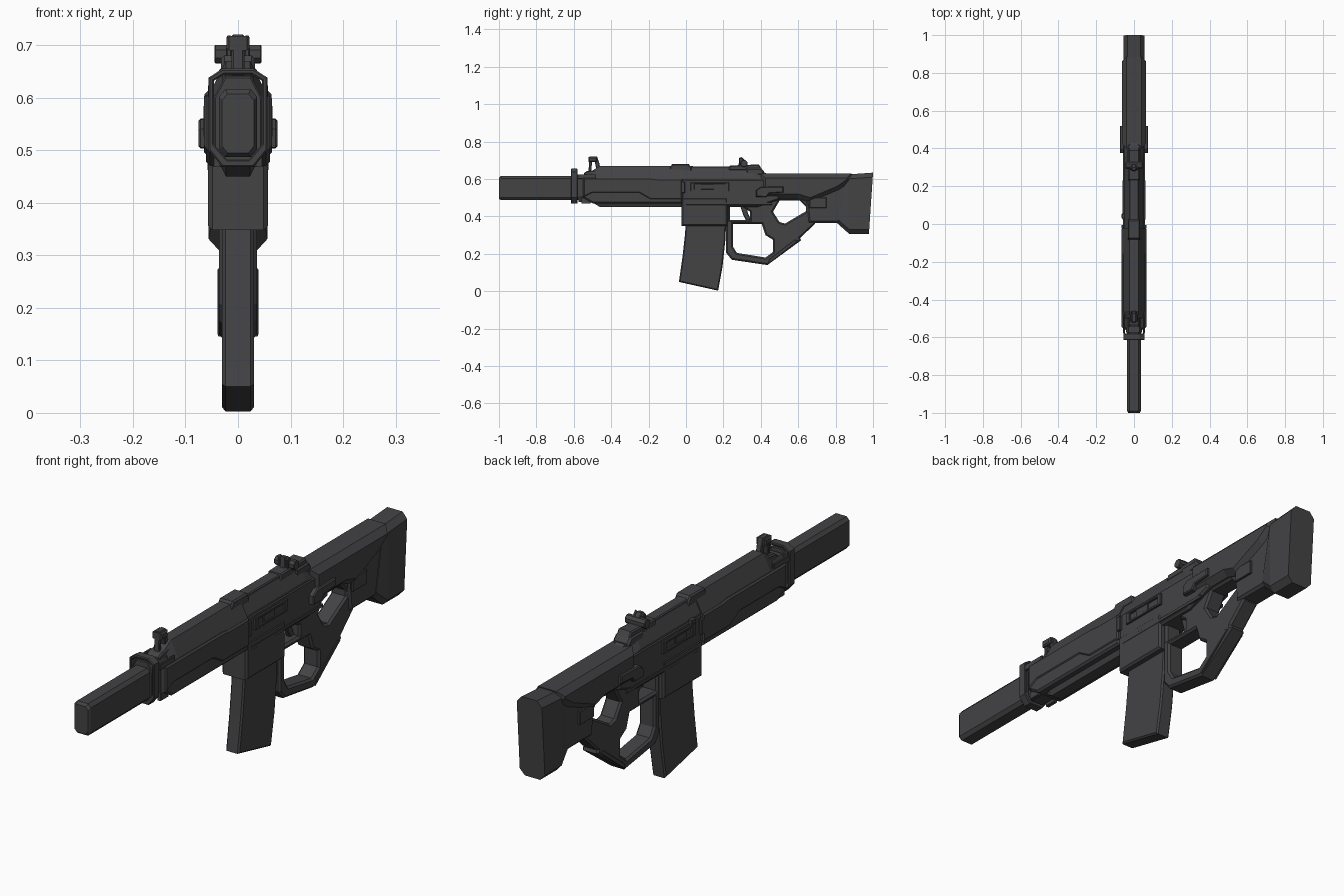
import bpy, bmesh, math
from mathutils import Matrix

gun_grey = bpy.data.materials.new("dark gunmetal grey")
gun_grey.diffuse_color = (0.056, 0.056, 0.06, 1)

AXES = {  # columns: where the profile's x, y and thickness directions go
    'x': Matrix(((0, 0, 1, 0), (1, 0, 0, 0), (0, 1, 0, 0), (0, 0, 0, 1))),
    'y': Matrix(((1, 0, 0, 0), (0, 0, -1, 0), (0, 1, 0, 0), (0, 0, 0, 1))),
}


def slab(name, loops, half, chamfer=0.006, at=0.0, axis='x'):
    """Flat profile (first loop outside, others holes), chamfered, thick along axis."""
    cu = bpy.data.curves.new(name, 'CURVE')
    cu.dimensions, cu.fill_mode = '2D', 'BOTH'
    for loop in loops:
        sp = cu.splines.new('POLY')
        sp.points.add(len(loop) - 1)
        for p, (a, b) in zip(sp.points, loop):
            p.co = (a, b, 0, 1)
        sp.use_cyclic_u = True
    cu.bevel_depth, cu.bevel_resolution = chamfer, 0
    cu.offset, cu.extrude = -chamfer, half - chamfer
    ob = bpy.data.objects.new(name, cu)
    bpy.context.collection.objects.link(ob)
    bpy.ops.object.select_all(action='DESELECT')
    ob.select_set(True)
    bpy.context.view_layer.objects.active = ob
    bpy.ops.object.convert(target='MESH')
    ob = bpy.context.view_layer.objects.active
    m = AXES[axis].copy()
    m.translation = (at, 0, 0) if axis == 'x' else (0, at, 0)
    ob.data.transform(m)
    ob.data.materials.clear()
    ob.data.materials.append(gun_grey)
    for f in ob.data.polygons:
        f.use_smooth = False
        f.material_index = 0
    return ob


def rect(y0, y1, z0, z1):
    return [(y0, z0), (y1, z0), (y1, z1), (y0, z1)]


def loft(name, sections):
    """Octagonal sections along y: (y low, y high, z low, z high, half width, chamfer x, chamfer z)."""
    bm = bmesh.new()
    rings = []
    for ya, yb, za, zb, w, cx, cz in sections:
        pts = [(w - cx, za), (w, za + cz), (w, zb - cz), (w - cx, zb),
               (cx - w, zb), (-w, zb - cz), (-w, za + cz), (cx - w, za)]
        rings.append([bm.verts.new((x, ya + (yb - ya) * (z - za) / (zb - za), z)) for x, z in pts])
    for r, s in zip(rings, rings[1:]):
        for i in range(8):
            j = (i + 1) % 8
            bm.faces.new((r[i], r[j], s[j], s[i]))
    bm.faces.new(rings[0])
    bm.faces.new(rings[-1])
    bmesh.ops.recalc_face_normals(bm, faces=bm.faces)
    me = bpy.data.meshes.new(name)
    bm.to_mesh(me)
    bm.free()
    me.materials.append(gun_grey)
    ob = bpy.data.objects.new(name, me)
    bpy.context.collection.objects.link(ob)
    return ob


# Barrel shroud, collar and neck
loft("barrel_shroud", [(-1, -1, .495, .607, .03, .01, .012), (-.99, -.99, .487, .616, .036, .012, .014),
                       (-.56, -.56, .487, .616, .036, .012, .014)])
loft("barrel_neck", [(-.575, -.575, .478, .625, .042, .014, .03), (-.45, -.45, .478, .625, .042, .014, .03)])
ring_out = [(.03, .468), (.056, .50), (.056, .638), (.03, .655)]
ring_in = [(.02, .482), (.046, .512), (.046, .632), (.026, .644)]
mirror = lambda h: h + [(-x, z) for x, z in reversed(h)]
slab("front_collar", [mirror(ring_out), mirror(ring_in)], .018, .003, -.597, 'y')
slab("collar_filler", [mirror([(.025, .475), (.046, .505), (.046, .6), (.025, .64)])], .016, .003, -.597, 'y')
for s in (-1, 1):
    slab("collar_lug", [rect(-.56, -.51, .468, .50)], .008, .002, s * .04)
    slab("collar_side_bar", [rect(-.58, -.48, .60, .625)], .005, .002, s * .052)

# Handguard
loft("handguard", [(-.50, -.50, .475, .645, .054, .032, .06), (-.46, -.46, .45, .67, .058, .035, .07),
                   (-.02, -.02, .45, .67, .058, .035, .07)])
slab("handguard_side_panel", [[(-.55, .50), (-.55, .605), (-.18, .605), (-.14, .60), (-.02, .60),
                               (-.02, .49), (-.19, .49), (-.25, .525), (-.5, .525)]], .065, .006)
slab("handguard_lower_panel", [[(-.50, .47), (-.55, .50), (-.55, .54), (-.02, .54), (-.02, .47)]], .061, .008)

# Receiver and magazine well
loft("upper_receiver", [(-.03, -.03, .45, .665, .05, .03, .06), (.36, .36, .45, .665, .05, .03, .06),
                        (.43, .43, .46, .63, .05, .03, .04)])
slab("lower_receiver", [[(-.025, .47), (-.025, .60), (.50, .60), (.50, .49), (.38, .45), (.22, .45)]], .054, .008)
slab("magazine_well", [rect(-.025, .222, .348, .50)], .057, .008)
slab("receiver_top_rail", [[(.0, .64), (.0, .672), (.04, .668), (.28, .668), (.28, .64)]], .024, .004)
slab("rail_block", [[(-.09, .655), (-.075, .68), (.015, .68), (.03, .66), (.03, .64), (-.09, .64)]], .032, .006)
slab("rear_receiver_step", [[(.32, .62), (.32, .66), (.40, .66), (.418, .64), (.418, .62)]], .036, .008)

# Details on both receiver sides
for s in (-1, 1):
    slab("ejection_port_frame", [rect(.025, .23, .535, .582), rect(.045, .21, .545, .573)], .006, .002, s * .056)
    slab("ejection_bolt", [rect(.08, .15, .545, .573)], .004, .001, s * .055)
    slab("receiver_rib", [rect(-.025, -.005, .525, .585)], .006, .002, s * .06)
    slab("selector_lever", [[(.375, .505), (.375, .54), (.40, .558), (.52, .56), (.52, .528), (.445, .523), (.43, .503)]],
         .012, .004, s * .063)
    slab("receiver_rear_strip", [rect(.0, .46, .462, .475)], .004, .001, s * .054)
slab("charging_handle", [rect(.03, .055, .585, .605)], .01, .003, -.055)

# Magazine, slightly curved
mag = slab("magazine", [[(0, .37), (.215, .37), (.21, .27), (.195, .13), (.172, .003), (-.038, .05),
                         (-.018, .19), (-.007, .29)]], .03, .006)
bpy.ops.object.shade_smooth_by_angle(angle=math.radians(25))

# Grip frame with trigger opening, finger opening and thumb hole
thumb_hole = [(.465, .425), (.50, .484), (.61, .484), (.642, .452), (.642, .428), (.53, .362), (.50, .37)]
finger_hole = [(.25, .36), (.25, .24), (.272, .205), (.425, .18), (.465, .21), (.465, .275), (.425, .30), (.405, .36)]
trigger_hole = [(.235, .382), (.235, .455), (.30, .455), (.342, .425), (.342, .382)]
slab("grip_frame", [[(.215, .53), (.215, .205), (.245, .168), (.435, .14), (.615, .272), (.61, .285), (.69, .36), (.69, .53)],
                    thumb_hole, finger_hole, trigger_hole], .036, .008)
slab("trigger", [[(.285, .47), (.325, .47), (.33, .42), (.345, .385), (.325, .37), (.305, .41)]], .01, .003)
slab("guard_lower_cover", [[(.44, .145), (.60, .27), (.58, .275), (.445, .17)]], .039, .002)

# Stock
slab("stock_body", [[(.40, .63), (.885, .63), (.885, .585), (.82, .54), (.665, .475), (.60, .495), (.40, .495)]], .064, .024)
slab("stock_lower", [[(.635, .55), (.655, .365), (.81, .365), (.88, .34), (.90, .60), (.64, .60)]], .044, .01)
for s in (-1, 1):
    slab("stock_side_step", [rect(.66, .75, .445, .50)], .006, .002, s * .046)
loft("butt_pad", [(.81, .86, .362, .625, .046, .016, .02), (.872, .872, .307, .625, .056, .022, .024),
                  (.978, 1.0, .307, .634, .056, .022, .024)])

# Front sight
slab("front_sight", [[(-.525, .60), (-.515, .72), (-.475, .72), (-.465, .69), (-.445, .60)],
                     [(-.507, .645), (-.502, .69), (-.487, .69), (-.478, .645)]], .012, .003)
slab("front_sight_hood", [rect(-.52, -.475, .69, .717)], .022, .005)
slab("front_sight_base", [[(-.545, .60), (-.545, .632), (-.53, .642), (-.44, .655), (-.44, .60)]], .03, .005)

# Rear sight
slab("rear_sight_base", [[(.225, .645), (.235, .672), (.39, .678), (.41, .645)]], .03, .005)
slab("rear_sight_leaf", [[(.28, .66), (.285, .715), (.30, .715), (.315, .70), (.325, .66)]], .012, .003)
knob = [(.31 + .019 * math.cos(a * math.pi / 4 + .39), .683 + .019 * math.sin(a * math.pi / 4 + .39)) for a in range(8)]
slab("rear_sight_axle", [knob], .035, .002)
for s in (-1, 1):
    slab("rear_sight_ear", [[(.285, .66), (.285, .708), (.295, .718), (.305, .705), (.31, .66)]], .005, .002, s * .017)
    slab("rear_sight_knob", [knob], .007, .002, s * .038)
